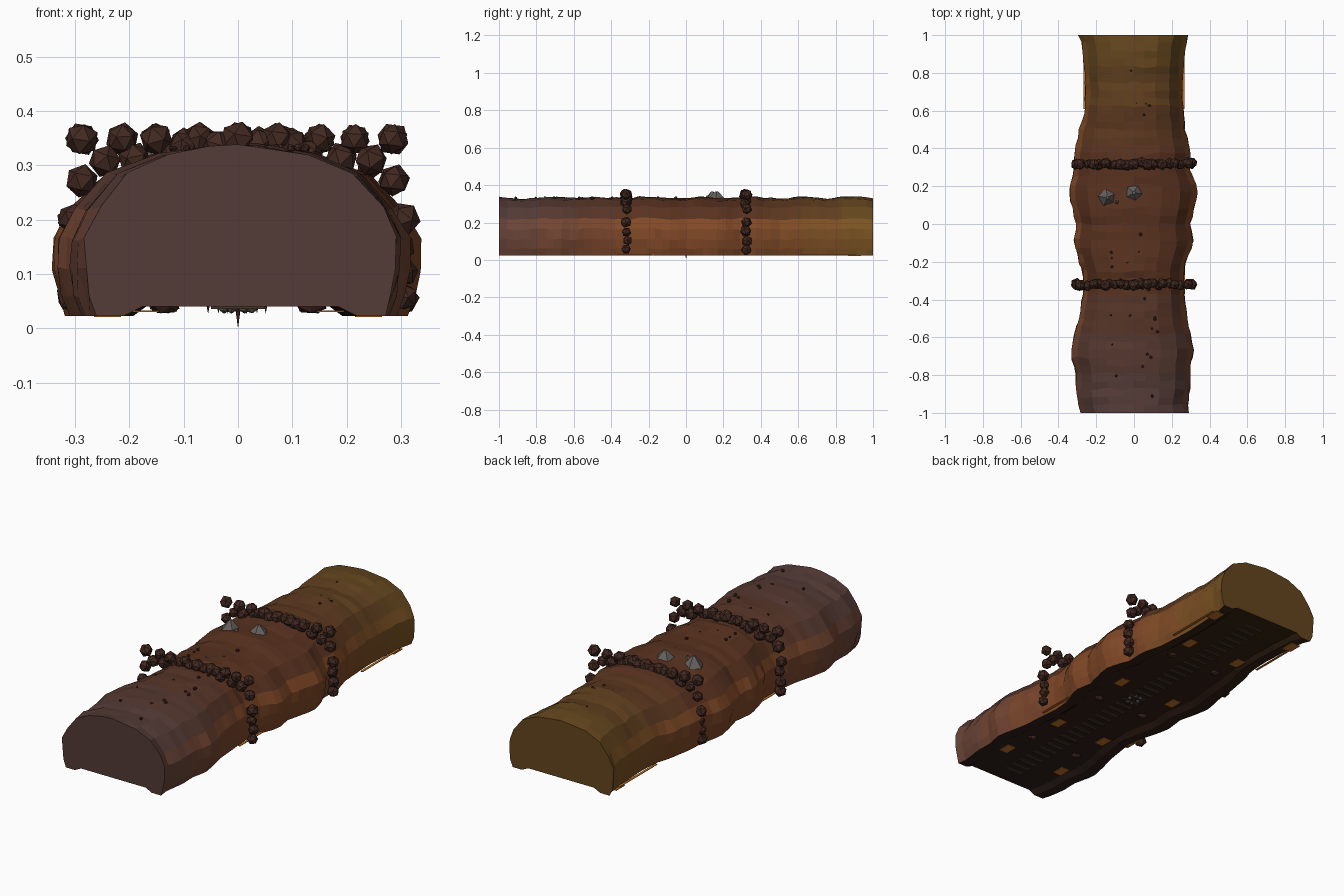
import bpy, bmesh, math, random
from mathutils import Matrix, Vector

if "Cube" in bpy.data.objects:
    bpy.data.objects.remove(bpy.data.objects["Cube"])

random.seed(4)


def mat(name, col):
    m = bpy.data.materials.new(name)
    m.diffuse_color = (*col, 1)
    m.use_nodes = True
    m.node_tree.nodes["Principled BSDF"].inputs["Base Color"].default_value = m.diffuse_color
    return m


def finish(bm, name, mats, recalc=True):
    if recalc:
        bmesh.ops.recalc_face_normals(bm, faces=bm.faces)
    me = bpy.data.meshes.new(name)
    bm.to_mesh(me)
    bm.free()
    for m in mats:
        me.materials.append(m)
    ob = bpy.data.objects.new(name, me)
    bpy.context.collection.objects.link(ob)
    return ob


def interp(table, t):
    for (a, va), (b, vb) in zip(table, table[1:]):
        if t <= b:
            return va + (vb - va) * (t - a) / (b - a)
    return table[-1][1]


def blend(a, b, t):
    return tuple(p + (q - p) * t for p, q in zip(a, b))


def lump(bm, pos, r, scale=(1, 1, 1)):
    rot = Matrix.Rotation(random.uniform(0, 6), 4, Vector((random.random(), random.random(), 1)))
    m = Matrix.Translation(pos) @ Matrix.Diagonal((*scale, 1)) @ rot
    bmesh.ops.create_icosphere(bm, subdivisions=1, radius=r, matrix=m)


def box(bm, pos, size):
    bmesh.ops.create_cube(bm, size=1, matrix=Matrix.Translation(pos) @ Matrix.Diagonal((*size, 1)))


# Half widths along the length (left and right differ a little)
LEFT = [(-1, .28), (-.95, .295), (-.87, .31), (-.8, .305), (-.68, .335), (-.58, .315), (-.5, .29),
        (-.35, .265), (-.27, .268), (-.2, .29), (-.1, .32), (0, .305), (.1, .33), (.18, .345), (.28, .32),
        (.4, .31), (.5, .29), (.6, .262), (.7, .256), (.85, .265), (.95, .275), (1, .295)]
RIGHT = [(-1, .292), (-.95, .282), (-.85, .3), (-.76, .296), (-.67, .315), (-.5, .28), (-.3, .262),
         (-.2, .27), (-.1, .315), (0, .297), (.1, .325), (.18, .338), (.3, .292), (.4, .3), (.5, .268),
         (.7, .255), (.9, .265), (1, .287)]
# Half cross-section: width fraction, height
HALF = [(.66, .04), (.75, .023), (.93, .023), (.97, .06), (1, .11), (1, .165), (.91, .22),
        (.73, .283), (.45, .32), (.2, .331)]
PROFILE = HALF + [(0, .334)] + [(-x, z) for x, z in reversed(HALF)]

# Colour bands from dark front through rust to ochre back
BANDS = 10
mats = []
for i in range(BANDS):
    y = -1 + 2 * (i + .5) / BANDS
    front, back = max(0, (-y - .3) / .7), max(0, (y - .35) / .65)
    for kind, base, f, b in (("top", (.10, .032, .014), (.085, .045, .04), (.13, .065, .012)),
                             ("side", (.22, .065, .02), (.13, .055, .04), (.19, .09, .015)),
                             ("floor", (.03, .012, .007), (.025, .014, .012), (.04, .02, .006))):
        c = blend(blend(base, f, front), b, back)
        mats.append(mat(f"{kind}_rock_{i}", c))

# Main rock tunnel shell
bm = bmesh.new()
N = 48
rings = []
for i in range(N + 1):
    y = -1 + 2 * i / N
    end = i in (0, N)
    dz = .004 * math.sin(23 * y) + random.uniform(-.003, .003)
    ring = []
    for fx, z in PROFILE:
        w = interp(RIGHT if fx > 0 else LEFT, y)
        x = fx * w
        if z > .05:
            x += random.uniform(-.004, .004) * (fx != 0)
            z += dz * z / .33 + random.uniform(-.004, .004)
        if end:
            z = max(z, .04) if abs(fx) < .7 else z
        yy = y if end else y + random.uniform(-.008, .008)
        ring.append(bm.verts.new((x, yy, z)))
    rings.append(ring)
n = len(PROFILE)
for i in range(N):
    band = min(BANDS - 1, i * BANDS // N)
    for j in range(n):
        k = (j + 1) % n
        f = bm.faces.new((rings[i][j], rings[i][k], rings[i + 1][k], rings[i + 1][j]))
        zs = sum(v.co.z for v in f.verts) / 4
        f.material_index = band * 3 + (2 if zs < .037 or j == n - 1 else 1 if zs < .22 else 0)
# Fan-shaped end caps
for ring, y, mi in ((rings[0], -1, 0), (rings[-1], 1, (BANDS - 1) * 3)):
    c = bm.verts.new((0, y, .13))
    for j in range(n):
        bm.faces.new((ring[j], ring[(j + 1) % n], c)).material_index = mi
finish(bm, "rock_shell", mats)

# Boulder arches
dark = mat("dark_rubble", (.055, .022, .015))
row = [-.287, -.213, -.15, -.072, 0, .072, .15, .215, .285]
side = [(.305, .055), (.305, .1), (.3, .15), (.305, .2), (.287, .27), (.245, .305)]
arch = [(.19, .312), (.13, .325), (.1, .34), (.04, .34)]
for name, y in (("front_boulder_arch", -.32), ("rear_boulder_arch", .32)):
    bm = bmesh.new()
    for x in row:
        lump(bm, (x, y + random.uniform(-.006, .006), .348), random.uniform(.028, .034))
    for s in (-1, 1):
        for x, z in side + arch:
            lump(bm, (s * x, y + random.uniform(-.008, .008), z + random.uniform(-.005, .005)),
                 random.uniform(.026, .032))
    finish(bm, name, [dark])

# Grey ore crystals on the roof
grey = mat("grey_ore", (.13, .12, .11))
bm = bmesh.new()
for x, y, r, h in ((-.14, .14, .05, .05), (0, .165, .06, .05), (-.09, .115, .02, .03),
                   (.02, .06, .015, .02), (.06, .07, .01, .015)):
    bmesh.ops.create_cone(bm, cap_ends=True, segments=5, radius1=r, radius2=r * .15, depth=h,
                          matrix=Matrix.Translation((x, y, .315 + h / 2)) @
                          Matrix.Rotation(random.uniform(0, 6), 4, 'Z'))
finish(bm, "ore_crystals", [grey])

# Scattered roof pebbles
bm = bmesh.new()
for i in range(30):
    lump(bm, (random.uniform(-.13, .13), random.uniform(-.92, .92), .331), random.uniform(.005, .01))
finish(bm, "roof_pebbles", [dark])

# Underside sleepers and rails
wood = mat("sleeper_wood", (.06, .035, .022))
bm = bmesh.new()
for i in range(36):
    box(bm, (0, -.9 + i * 1.8 / 35, .039), (.1, .022, .006))
finish(bm, "floor_sleepers", [wood])

# Hanging spikes below the floor
bm = bmesh.new()
for x in (-.055, -.036, -.019, 0, .016, .035, .051):
    for y in (-.5, .1, .55):
        bmesh.ops.create_cone(bm, cap_ends=True, segments=5, radius1=0, radius2=.003, depth=.014,
                              matrix=Matrix.Translation((x, y, .034)))
bmesh.ops.create_cone(bm, cap_ends=True, segments=5, radius1=0, radius2=.006, depth=.042,
                      matrix=Matrix.Translation((0, 0, .021)))
finish(bm, "hanging_spikes", [dark])

# Grey stones under the middle
bm = bmesh.new()
for i in range(6):
    a = i * math.tau / 6
    lump(bm, (.025 * math.cos(a), .035 * math.sin(a), .038), .011)
finish(bm, "underside_stones", [grey])

# Rubble along the floor edge
bm = bmesh.new()
for s in (-1, 1):
    for y in (-.6, -.1, .45):
        lump(bm, (s * .135, y, .042), .025, (1.2, 1, .65))
finish(bm, "floor_rubble", [dark])

# Glowing lava strips and patches beneath
lava = mat("orange_glow", (.55, .17, .02))
bm = bmesh.new()
for s in (-1, 1):
    box(bm, (s * .262, .76, .031), (.012, .3, .003))
    box(bm, (s * .264, -.27, .031), (.012, .2, .003))
    for x, y in ((.24, .9), (.15, .6), (.16, .1), (.14, -.4), (.17, -.75)):
        box(bm, (s * x, y, .0315 if x < .2 else .022), (.05, .07, .003))
finish(bm, "glow_patches", [lava])
